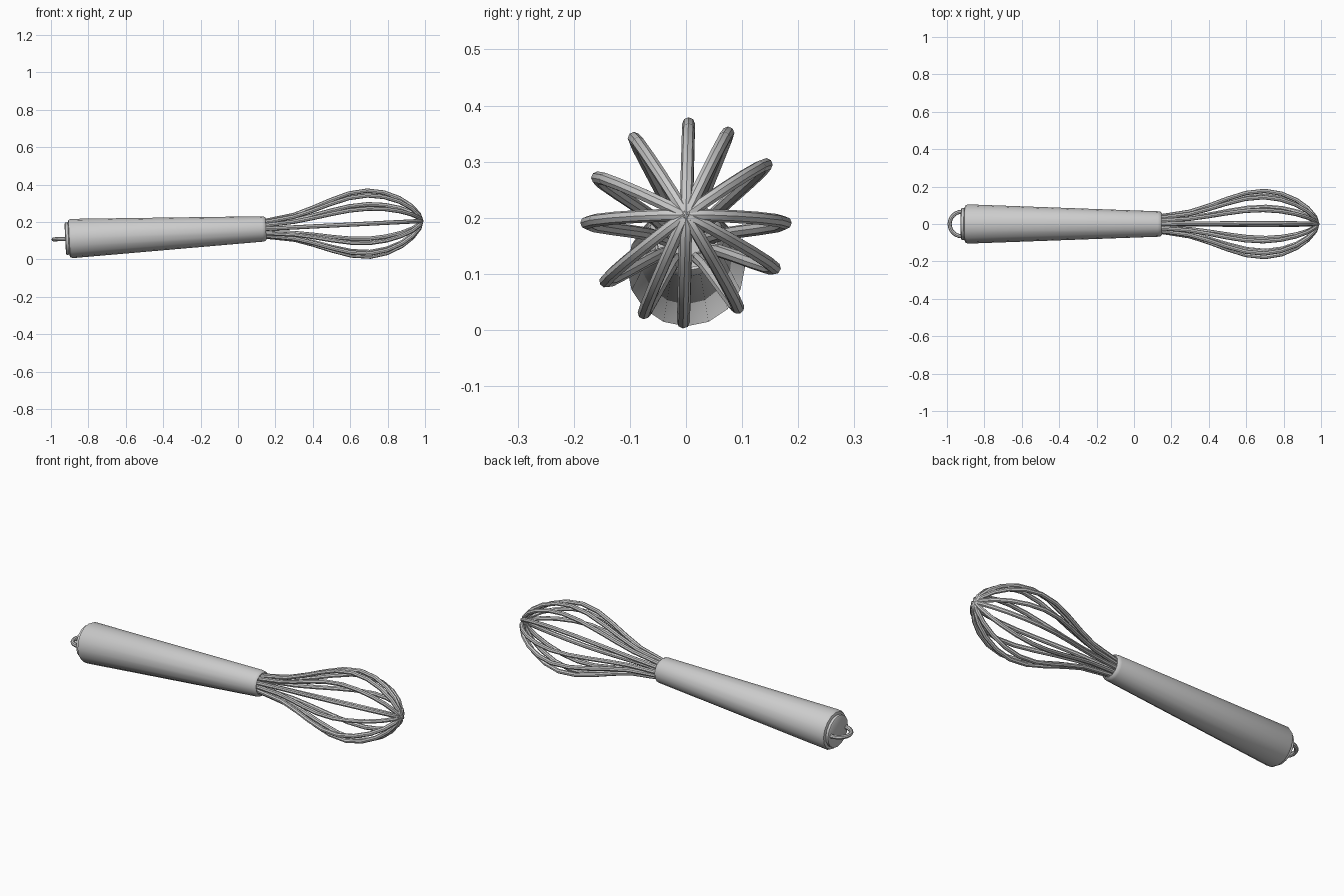
import bpy, bmesh, math
from mathutils import Matrix

if "Cube" in bpy.data.objects:
    bpy.data.objects.remove(bpy.data.objects["Cube"])

# The whisk is built along x, then tilted so it rests on handle end and wires
TILT = Matrix.Translation((0, 0, 0.156)) @ Matrix.Rotation(-math.atan(0.05), 4, 'Y')


def finish(obj, angle=40):
    bpy.ops.object.select_all(action='DESELECT')
    obj.select_set(True)
    bpy.context.view_layer.objects.active = obj
    if obj.type == 'CURVE':
        bpy.ops.object.convert(target='MESH')
        obj = bpy.context.object
    obj.matrix_world = TILT
    bpy.ops.object.shade_smooth_by_angle(angle=math.radians(angle))


def lathe(name, profile, sides=16):
    """Turn (x, radius) points around the x axis and cap both ends."""
    bm = bmesh.new()
    rings = []
    for x, r in profile:
        rings.append([bm.verts.new((x, r * math.cos(a), r * math.sin(a)))
                      for a in (2 * math.pi * i / sides for i in range(sides))])
    for a, b in zip(rings, rings[1:]):
        for i in range(sides):
            j = (i + 1) % sides
            bm.faces.new((a[i], a[j], b[j], b[i]))
    bm.faces.new(rings[0])
    bm.faces.new(rings[-1])
    bmesh.ops.recalc_face_normals(bm, faces=bm.faces)
    me = bpy.data.meshes.new(name)
    bm.to_mesh(me)
    bm.free()
    obj = bpy.data.objects.new(name, me)
    bpy.context.collection.objects.link(obj)
    finish(obj)


def tube(name, points, radius):
    cu = bpy.data.curves.new(name, 'CURVE')
    cu.dimensions = '3D'
    cu.bevel_depth = radius
    cu.bevel_resolution = 2
    cu.use_fill_caps = True
    sp = cu.splines.new('POLY')
    sp.points.add(len(points) - 1)
    for p, co in zip(sp.points, points):
        p.co = (*co, 1)
    obj = bpy.data.objects.new(name, cu)
    bpy.context.collection.objects.link(obj)
    finish(obj)


# Tapered handle with a recessed neck opening
lathe("handle", [(-0.908, 0.085), (-0.903, 0.099), (-0.89, 0.105), (0.13, 0.068),
                 (0.143, 0.065), (0.15, 0.058), (0.148, 0.053), (0.11, 0.052)])

# End cap
lathe("end_cap", [(-0.925, 0.08), (-0.921, 0.086), (-0.89, 0.086)])

# Hanging loop
loop = [(-0.92 - 0.067 * math.sin(math.pi * i / 12), 0.066 * math.cos(math.pi * i / 12), 0)
        for i in range(13)]
tube("hanging_loop", loop, 0.011)

# Wire loops: each runs out along one side, over the tip and back
half = [(0.10, 0.038), (0.16, 0.044), (0.30, 0.066), (0.40, 0.098), (0.50, 0.135),
        (0.60, 0.166), (0.70, 0.177), (0.79, 0.162), (0.87, 0.128), (0.93, 0.085),
        (0.97, 0.038)]
path = half + [(0.982, 0.0)] + [(x, -r) for x, r in reversed(half)]
for n, deg in enumerate((0, 36, 65, 88.5, 121.5, 153)):
    a = math.radians(deg)
    tube(f"wire_{n + 1}", [(x, r * math.cos(a), r * math.sin(a)) for x, r in path], 0.0115)
